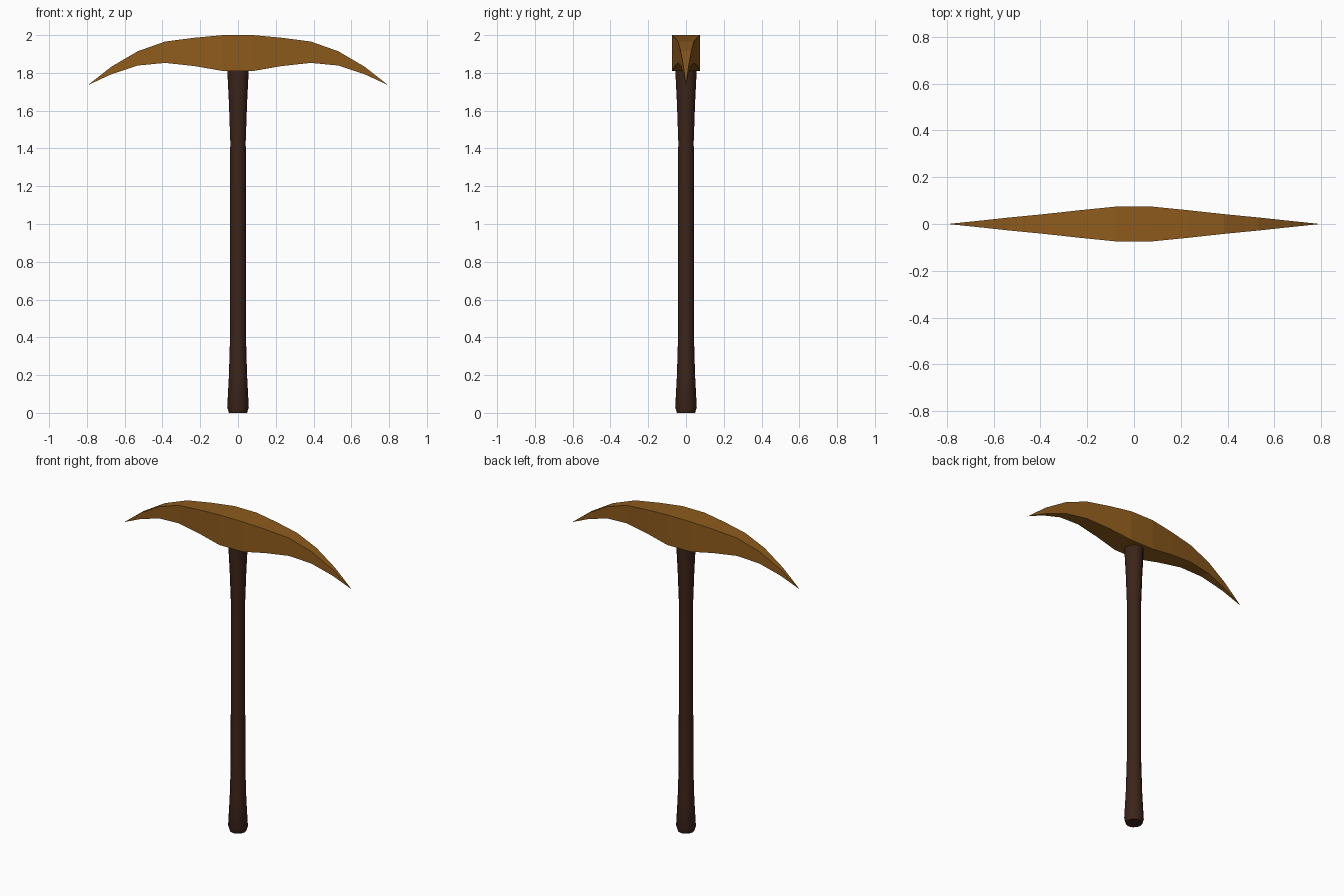
import bpy, bmesh, math

if "Cube" in bpy.data.objects:
    bpy.data.objects.remove(bpy.data.objects["Cube"])


def finish(name, bm, color):
    bmesh.ops.recalc_face_normals(bm, faces=bm.faces)
    mesh = bpy.data.meshes.new(name)
    bm.to_mesh(mesh)
    bm.free()
    mat = bpy.data.materials.new(name + "_material")
    mat.diffuse_color = color
    mat.use_nodes = True
    mat.node_tree.nodes["Principled BSDF"].inputs["Base Color"].default_value = mat.diffuse_color
    mesh.materials.append(mat)
    obj = bpy.data.objects.new(name, mesh)
    bpy.context.collection.objects.link(obj)
    return obj


def loft(bm, rings):
    for a, b in zip(rings, rings[1:]):
        n = len(a)
        for i in range(n):
            j = (i + 1) % n
            bm.faces.new((a[i], a[j], b[j], b[i]))


# Handle: flared turned shaft
SIDES = 12
profile = [(0.048, 0), (0.057, 0.03), (0.048, 0.2), (0.042, 0.41),
           (0.041, 1.44), (0.048, 1.64), (0.056, 1.80), (0.056, 1.84)]
bm = bmesh.new()
rings = [[bm.verts.new((r * math.cos(math.tau * i / SIDES),
                        r * math.sin(math.tau * i / SIDES), z))
          for i in range(SIDES)] for r, z in profile]
loft(bm, rings)
bm.faces.new(rings[0])
bm.faces.new(rings[-1])
handle = finish("handle", bm, (0.045, 0.018, 0.01, 1))
bpy.context.view_layer.objects.active = handle
handle.select_set(True)
bpy.ops.object.shade_smooth_by_angle(angle=math.radians(35))

# Pick head: rectangular sections (x, half width, bottom, top) tapering to points
half = [(0.08, 0.074, 1.81, 2.0), (0.23, 0.059, 1.836, 1.986),
        (0.385, 0.042, 1.853, 1.966), (0.53, 0.028, 1.839, 1.915),
        (0.67, 0.013, 1.793, 1.833)]
sections = [(-x, w, b, t) for x, w, b, t in reversed(half)] + half
bm = bmesh.new()
rings = [[bm.verts.new(p) for p in ((x, -w, b), (x, w, b), (x, w, t), (x, -w, t))]
         for x, w, b, t in sections]
loft(bm, rings)
for ring, x in ((rings[0], -0.795), (rings[-1], 0.795)):
    tip = bm.verts.new((x, 0, 1.735))
    for i in range(4):
        bm.faces.new((ring[i], ring[(i + 1) % 4], tip))
finish("pick_head", bm, (0.27, 0.105, 0.012, 1))
